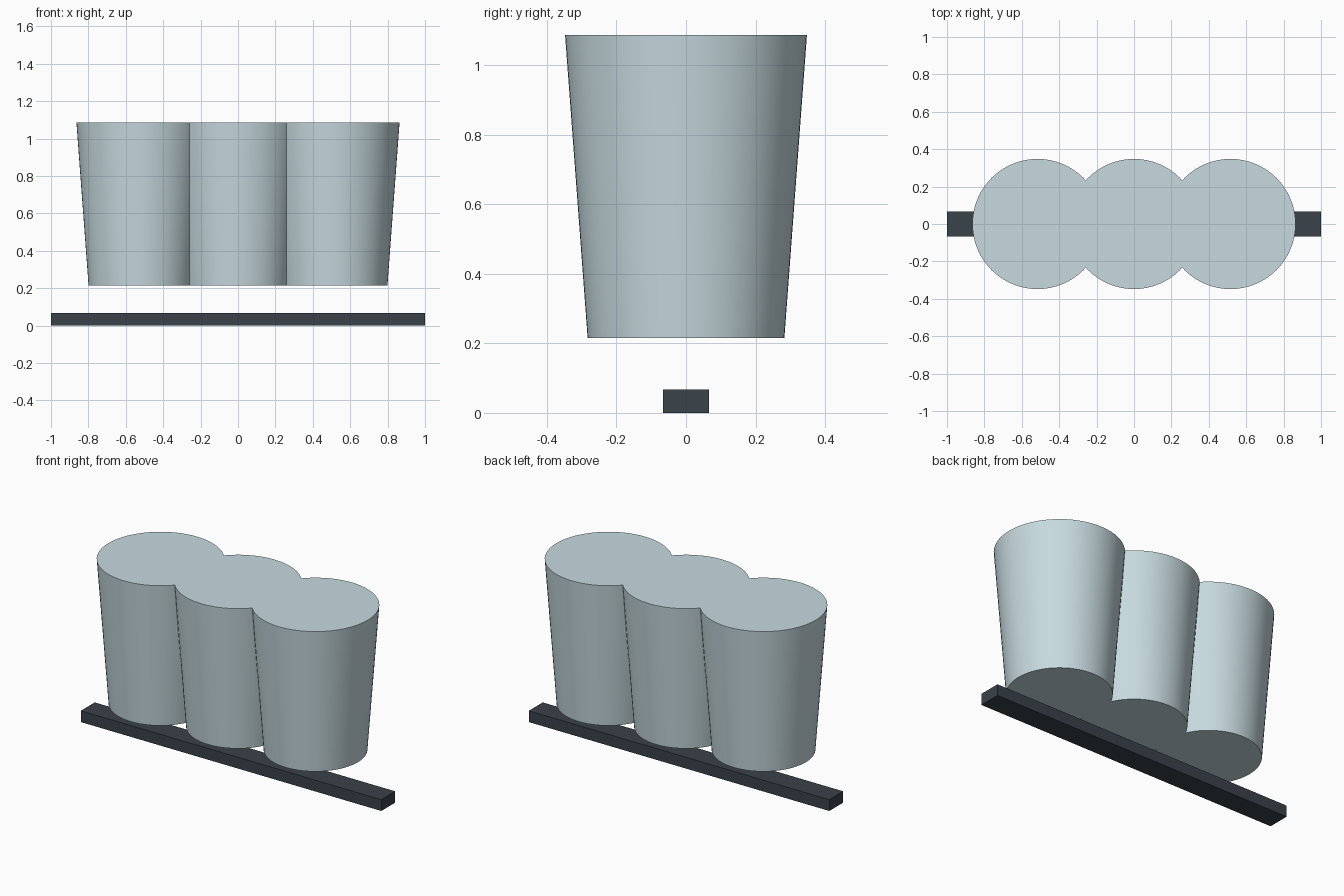
import bpy

cube = bpy.data.objects.get("Cube")
if cube:
    bpy.data.objects.remove(cube, do_unlink=True)


def material(name, color):
    mat = bpy.data.materials.new(name)
    mat.use_nodes = True
    mat.diffuse_color = color
    mat.node_tree.nodes["Principled BSDF"].inputs["Base Color"].default_value = color
    return mat


pale = material("pale blue grey", (0.57, 0.70, 0.74, 1))
dark = material("dark slate", (0.041, 0.054, 0.067, 1))

# Row of three overlapping tapered cups, floating above the bar
BOTTOM, TOP = 0.215, 1.087
SPACING = 0.516
for i, name in enumerate(("right_cup", "middle_cup", "left_cup")):
    bpy.ops.mesh.primitive_cone_add(
        vertices=64, radius1=0.283, radius2=0.348, depth=TOP - BOTTOM,
        location=((i - 1) * SPACING, 0, (BOTTOM + TOP) / 2))
    cup = bpy.context.object
    cup.name = name
    cup.data.materials.append(pale)
    bpy.ops.object.shade_smooth_by_angle()

# Long flat bar on the ground
bpy.ops.mesh.primitive_cube_add(size=1, location=(0, 0, 0.034))
bar = bpy.context.object
bar.name = "base_bar"
bar.scale = (2, 0.132, 0.068)
bpy.ops.object.transform_apply(location=False, rotation=False, scale=True)
bar.data.materials.append(dark)
